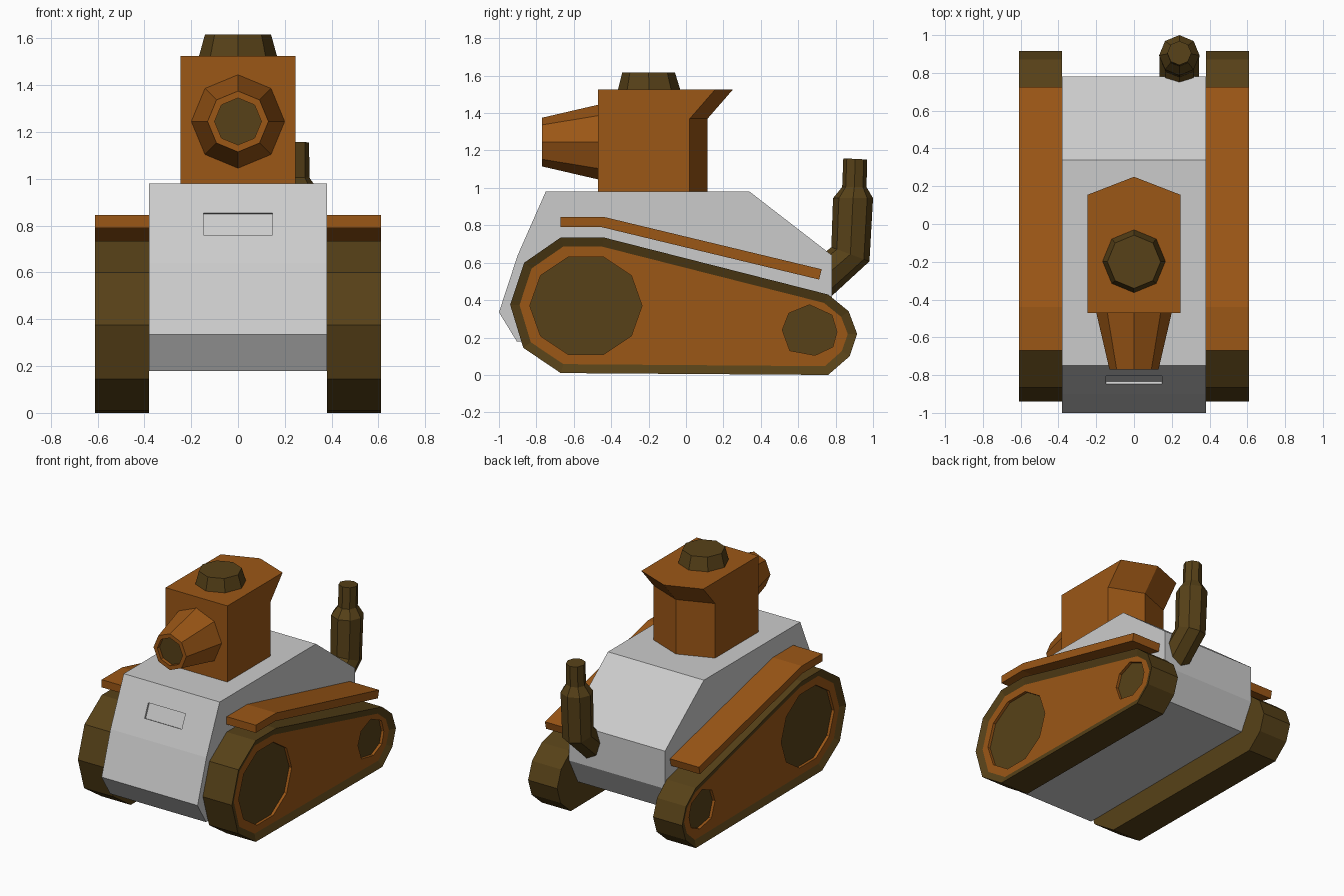
import bpy, bmesh
from math import cos, sin, tau
from mathutils import Vector

if "Cube" in bpy.data.objects:
    bpy.data.objects.remove(bpy.data.objects["Cube"])


def material(name, rgb):
    m = bpy.data.materials.new(name)
    m.diffuse_color = (*rgb, 1)
    m.use_nodes = True
    m.node_tree.nodes["Principled BSDF"].inputs["Base Color"].default_value = m.diffuse_color
    return m


ORANGE = material("burnt_orange", (0.33, 0.095, 0.008))
DARK = material("dark_olive", (0.095, 0.053, 0.009))


def loft(name, rings, mats=(), caps=(0, 0), side=0, inset=None):
    """Skin a stack of point rings; optionally sink a panel into the end cap."""
    bm = bmesh.new()
    loops = [[bm.verts.new(p) for p in ring] for ring in rings]
    n = len(loops[0])
    for a, b in zip(loops, loops[1:]):
        for i in range(n):
            j = (i + 1) % n
            bm.faces.new((a[i], a[j], b[j], b[i])).material_index = side
    bm.faces.new(loops[0]).material_index = caps[0]
    end = bm.faces.new(loops[-1])
    bmesh.ops.recalc_face_normals(bm, faces=bm.faces)
    if inset:
        bmesh.ops.inset_individual(bm, faces=[end], thickness=inset[0], depth=-inset[1])
    end.material_index = caps[1]
    mesh = bpy.data.meshes.new(name)
    bm.to_mesh(mesh)
    bm.free()
    for m in mats:
        mesh.materials.append(m)
    ob = bpy.data.objects.new(name, mesh)
    bpy.context.collection.objects.link(ob)
    return ob


def prism(name, yz, x0, x1, mats=(), **kw):
    """Extrude a side profile along x."""
    return loft(name, [[(x, y, z) for y, z in yz] for x in (x0, x1)], mats, **kw)


def ring(c, r, u, v, n=8):
    c, u, v = Vector(c), Vector(u), Vector(v)
    return [c + r * (u * cos(tau * i / n) + v * sin(tau * i / n)) for i in range(n)]


def cut(ob, cutter):
    cutter.hide_render = True
    cutter.hide_set(True)
    mod = ob.modifiers.new("cut", 'BOOLEAN')
    mod.operation = 'DIFFERENCE'
    mod.solver = 'EXACT'
    mod.object = cutter


def mirror(ob):
    ob.modifiers.new("mirror", 'MIRROR')


X, Y, Z = (1, 0, 0), (0, 1, 0), (0, 0, 1)

# Hull with a shallow vision slot in the sloped front plate
hull = prism("hull", [(-1, 0.335), (-0.9, 0.64), (-0.75, 0.98), (0.34, 0.98),
                      (0.78, 0.64), (0.78, 0.37), (0.68, 0.18), (-0.905, 0.18)], -0.38, 0.38)
low, high = Vector((-0.847, 0.76)), Vector((-0.805, 0.855))
inward = Vector((0.915, -0.404))
slot = [low - inward * 0.03, low + inward * 0.014, high + inward * 0.014, high - inward * 0.03]
cut(hull, prism("slot_cutter", slot, -0.147, 0.147))

# Tracks: dark belt, sunken orange side panel, wheel recesses
belt = [(-0.94, 0.375), (-0.87, 0.145), (-0.67, 0.01), (0.76, 0), (0.875, 0.1), (0.915, 0.22),
        (0.87, 0.34), (0.76, 0.43), (-0.44, 0.735), (-0.67, 0.735), (-0.865, 0.6)]
track = prism("track", belt, 0.38, 0.61, (DARK, ORANGE), caps=(0, 1), inset=(0.05, 0.02))
big_wheel = [(-0.535 + 0.3 * cos(tau * i / 10), 0.37 + 0.275 * sin(tau * i / 10)) for i in range(10)]
small_wheel = [(0.515, 0.24), (0.55, 0.33), (0.66, 0.375), (0.78, 0.32),
               (0.807, 0.23), (0.785, 0.15), (0.69, 0.105), (0.555, 0.13)]
for name, outline in (("front_wheel_cutter", big_wheel), ("rear_wheel_cutter", small_wheel)):
    cut(track, prism(name, outline, 0.57, 0.65, (DARK, ORANGE), caps=(0, 1), side=1))
mirror(track)

# Fenders
mirror(prism("fender", [(-0.67, 0.845), (-0.44, 0.845), (0.725, 0.565), (0.712, 0.51),
                        (-0.45, 0.79), (-0.67, 0.79)], 0.38, 0.61, (ORANGE,)))

# Turret with an overhanging pointed back
def turret_ring(z, side_y, mid_y):
    return [(-0.245, -0.47, z), (0.245, -0.47, z), (0.245, side_y, z), (0, mid_y, z), (-0.245, side_y, z)]

loft("turret", [turret_ring(0.978, 0.02, 0.115), turret_ring(1.37, 0.02, 0.115),
                turret_ring(1.525, 0.155, 0.25)], (ORANGE,))

# Hatch on the turret roof
loft("hatch", [ring((0, -0.197, 1.523), 0.167, X, Y), ring((0, -0.2, 1.617), 0.141, X, Y)], (DARK,))

# Gun barrel with a sunken dark muzzle
loft("gun", [ring((0, y, 1.245), r, X, Z) for y, r in
             ((-0.468, 0.2), (-0.77, 0.13), (-0.77, 0.1), (-0.745, 0.1))],
     (ORANGE, DARK), caps=(0, 1))

# Exhaust pipe: elbow out of the hull, upright body, narrow neck
loft("exhaust", [ring((0.24, 0.705, 0.495), 0.105, X, (0, 0.7, -0.7)),
                 ring((0.24, 0.879, 0.645), 0.105, X, (0, 0.97, -0.36)),
                 ring((0.24, 0.893, 0.945), 0.107, X, Y),
                 ring((0.24, 0.9, 1.005), 0.065, X, Y),
                 ring((0.24, 0.905, 1.155), 0.064, X, (0, 1, -0.05))], (DARK,))
